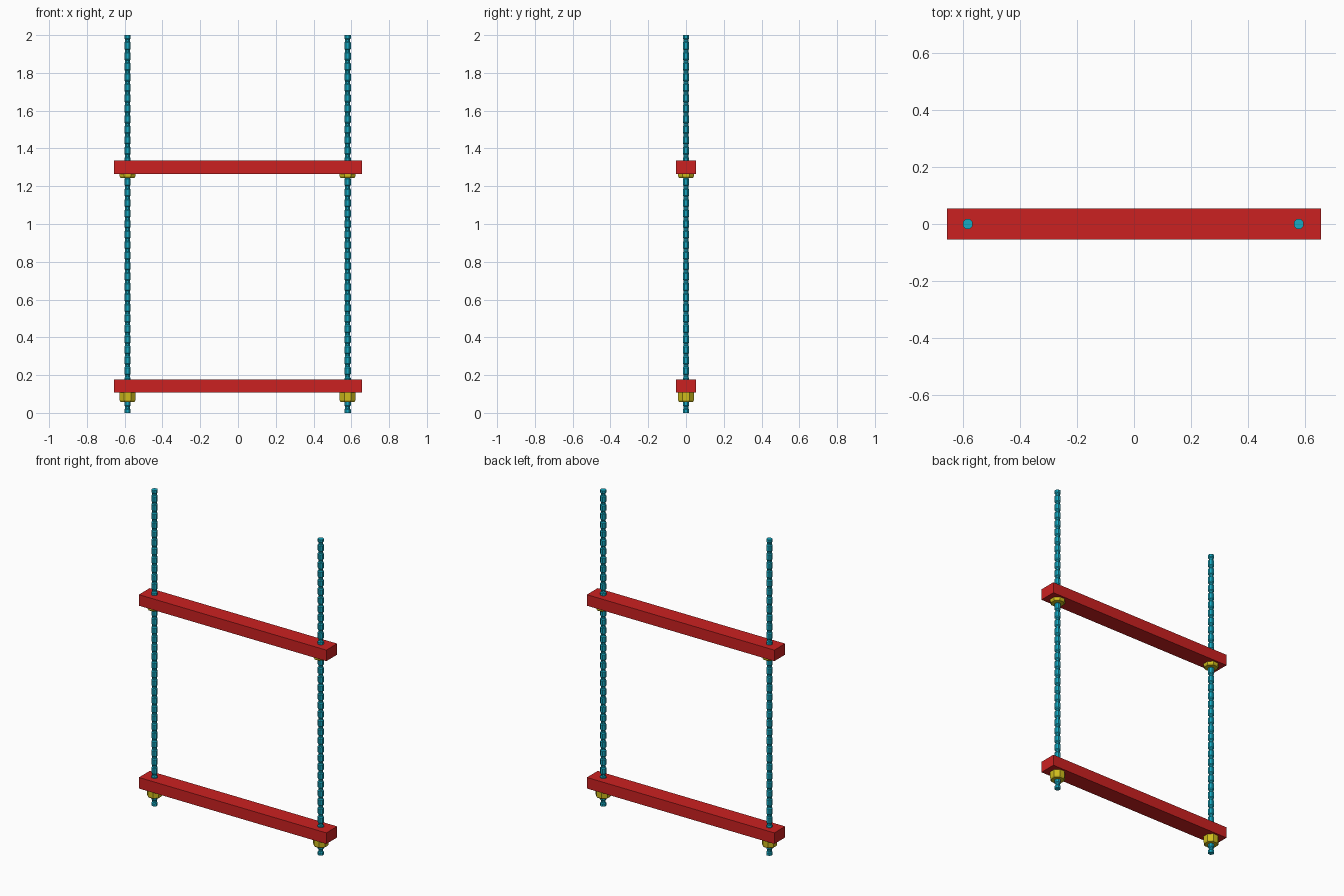
import bpy, bmesh, math

if "Cube" in bpy.data.objects:
    bpy.data.objects.remove(bpy.data.objects["Cube"])


def material(name, rgb):
    m = bpy.data.materials.new(name)
    m.diffuse_color = (*rgb, 1.0)
    m.use_nodes = True
    m.node_tree.nodes["Principled BSDF"].inputs["Base Color"].default_value = m.diffuse_color
    return m


RED = material("red paint", (0.60, 0.015, 0.015))
TEAL = material("teal rope", (0.008, 0.40, 0.54))
YELLOW = material("yellow knot", (0.62, 0.50, 0.012))

ROPES = {"left": -0.585, "right": 0.58}


def add_object(name, bm, mat):
    bmesh.ops.recalc_face_normals(bm, faces=bm.faces)
    mesh = bpy.data.meshes.new(name)
    bm.to_mesh(mesh)
    bm.free()
    mesh.materials.append(mat)
    ob = bpy.data.objects.new(name, mesh)
    bpy.context.collection.objects.link(ob)
    return ob


def lathe(name, profile, x, mat, sides=8, turn=0.0):
    """Stack closed rings of (radius, z) around a vertical axis at x."""
    bm = bmesh.new()
    rings = []
    for r, z in profile:
        angles = [2 * math.pi * i / sides + turn for i in range(sides)]
        rings.append([bm.verts.new((x + r * math.cos(a), r * math.sin(a), z))
                      for a in angles])
    for low, high in zip(rings, rings[1:]):
        for i in range(sides):
            j = (i + 1) % sides
            bm.faces.new((low[i], low[j], high[j], high[i]))
    bm.faces.new(rings[0])
    bm.faces.new(rings[-1])
    return add_object(name, bm, mat)


def plank(name, z0, z1):
    bm = bmesh.new()
    bmesh.ops.create_cube(bm, size=1.0)
    for v in bm.verts:
        v.co.x *= 1.314
        v.co.y *= 0.108
        v.co.z = (z0 + z1) / 2 + v.co.z * (z1 - z0)
    return add_object(name, bm, RED)


# Two wooden bars
plank("lower_bar", 0.107, 0.177)
plank("upper_bar", 1.265, 1.335)

# Beaded ropes: wide beads joined by short narrow necks
BEADS = 36
pitch = 2.0 / BEADS
WIDE, NECK = 0.0185, 0.0135
rope_profile = [(WIDE, 0.0)]
for k in range(BEADS):
    z = k * pitch
    rope_profile += [(WIDE, z + 0.30 * pitch), (NECK, z + 0.40 * pitch),
                     (NECK, z + 0.60 * pitch), (WIDE, z + 0.70 * pitch)]
rope_profile.append((WIDE, 2.0))


# Chamfered knots under each bar
def knot(name, x, z0, z1):
    r = 0.045
    lathe(name, [(r * 0.88, z0), (r, z0 + 0.008), (r, z1)],
          x, YELLOW, turn=math.pi / 8)


for side, x in ROPES.items():
    lathe(side + "_rope", rope_profile, x, TEAL, turn=math.pi / 8)
    knot(side + "_lower_knot", x, 0.058, 0.112)
    knot(side + "_upper_knot", x, 1.244, 1.270)
